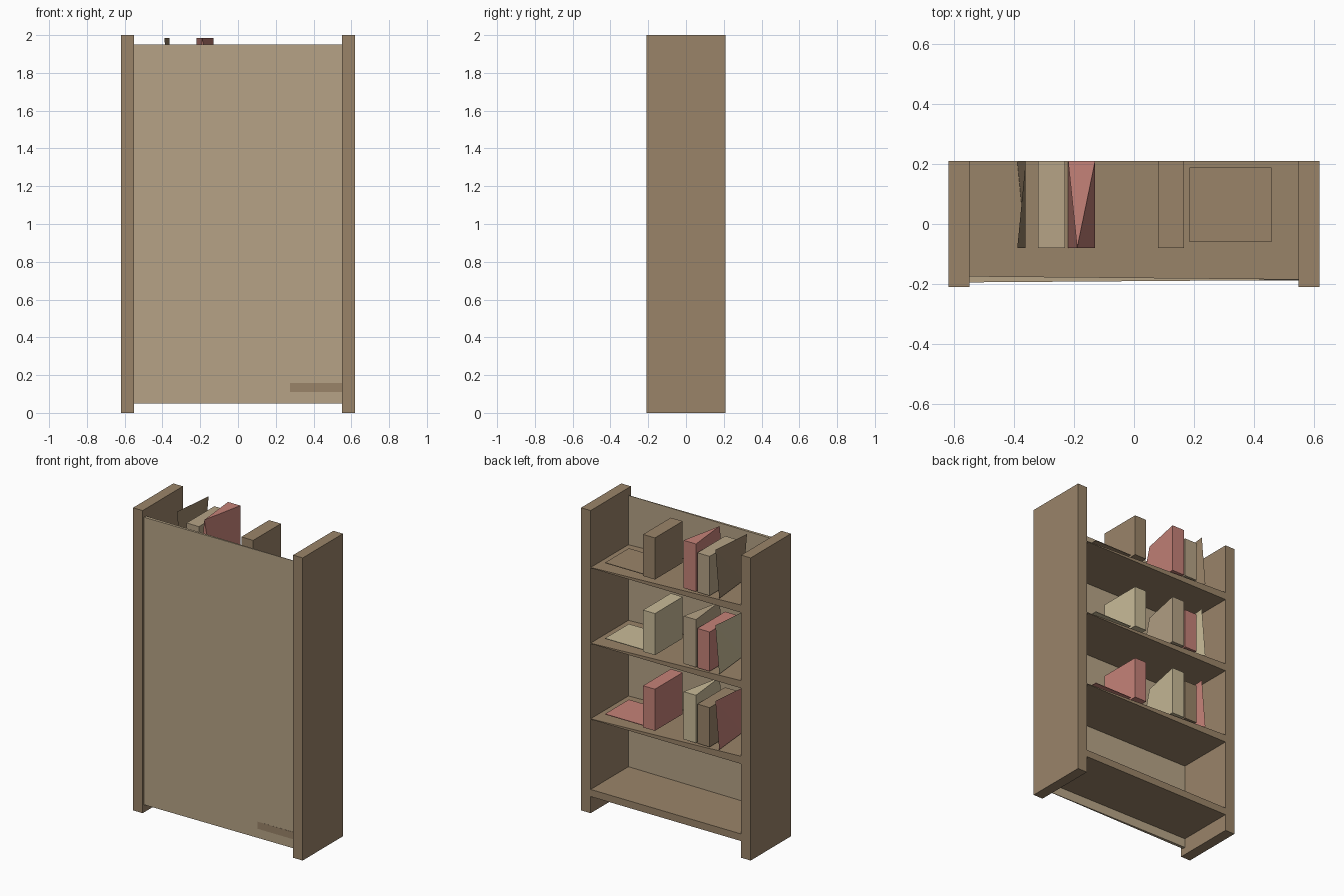
import bpy, bmesh

if "Cube" in bpy.data.objects:
    bpy.data.objects.remove(bpy.data.objects["Cube"])

def lin(c):
    return c / 12.92 if c <= 0.04045 else ((c + 0.055) / 1.055) ** 2.4

def material(name, rgb):
    m = bpy.data.materials.new(name)
    m.diffuse_color = [lin(c / 255) for c in rgb] + [1]
    m.use_nodes = True
    m.node_tree.nodes["Principled BSDF"].inputs["Base Color"].default_value = m.diffuse_color
    return m

BROWN = material("wood_brown", (154, 132, 105))
TAN = material("light_tan", (182, 163, 134))
RED = material("dusty_red", (197, 130, 120))
CREAM = material("cream", (201, 187, 152))

def mesh_object(name, verts, faces, mat):
    bm = bmesh.new()
    vs = [bm.verts.new(v) for v in verts]
    for f in faces:
        bm.faces.new([vs[i] for i in f])
    if len(faces) > 2:
        bmesh.ops.remove_doubles(bm, verts=bm.verts, dist=0.0005)
        bmesh.ops.recalc_face_normals(bm, faces=bm.faces)
    me = bpy.data.meshes.new(name)
    bm.to_mesh(me)
    bm.free()
    me.materials.append(mat)
    ob = bpy.data.objects.new(name, me)
    bpy.context.collection.objects.link(ob)
    return ob

BOX = [(0, 1, 2, 3), (4, 5, 6, 7), (0, 1, 5, 4), (1, 2, 6, 5), (2, 3, 7, 6), (3, 0, 4, 7)]

def prism(name, bottom, top, mat):
    return mesh_object(name, bottom + top, BOX, mat)

def box(name, x, y, z, mat):
    ring = [(x[0], y[0]), (x[1], y[0]), (x[1], y[1]), (x[0], y[1])]
    return prism(name, [(*p, z[0]) for p in ring], [(*p, z[1]) for p in ring], mat)

# Side panels
for s, side in ((-1, "left"), (1, "right")):
    box(side + "_side_panel", sorted((s * 0.55, s * 0.62)), (-0.21, 0.21), (0, 2), BROWN)

# Back panel, tapering in thickness towards +x
ring = [(-0.55, -0.195), (0.55, -0.187), (0.55, -0.184), (-0.55, -0.174)]
prism("back_panel", [(*p, 0.05) for p in ring], [(*p, 1.95) for p in ring], TAN)

# Bottom shelf
box("bottom_shelf", (-0.55, 0.55), (-0.189, 0.21), (0.11, 0.157), BROWN)

# Upper shelves (top slopes down to +x) with their books
rows = [
    ("lower", 0.67, (RED, CREAM, BROWN, RED, RED)),
    ("middle", 1.17, (CREAM, TAN, RED, CREAM, CREAM)),
    ("upper", 1.67, (BROWN, RED, TAN, BROWN, BROWN)),
]
Y = (-0.08, 0.21)
for row, z, (a, b, c, d, e) in rows:
    ring = [(-0.55, -0.186), (0.55, -0.186), (0.55, 0.21), (-0.55, 0.21)]
    prism(row + "_shelf", [(*p, z - 0.05) for p in ring],
          [(p[0], p[1], z if p[0] < 0 else z - 0.046) for p in ring], BROWN)

    # Upright books
    box(row + "_book_single", (0.08, 0.167), Y, (z, z + 0.275), a)
    box(row + "_book_short", (-0.32, -0.23), Y, (z, z + 0.26), c)

    # Tall book whose top narrows to a point at the rear
    h = z + 0.315
    ring = [(-0.22, -0.08), (-0.13, -0.08), (-0.13, 0.21), (-0.22, 0.21)]
    mesh_object(row + "_book_tall",
                [(*p, z) for p in ring] + [(-0.19, -0.08, h), (-0.13, 0.21, h), (-0.22, 0.21, h)],
                [(0, 1, 2, 3), (4, 5, 6), (0, 1, 4), (1, 2, 5, 4), (2, 3, 6, 5), (3, 0, 4, 6)], b)

    # Thin leaning book, a twisted sheet
    mesh_object(row + "_book_leaning",
                [(-0.362, 0.21, h), (-0.39, 0.21, z), (-0.39, -0.08, h), (-0.362, -0.08, z)],
                [(0, 3, 1), (0, 2, 3)], d)

    # Thin book lying flat
    box(row + "_book_flat", (0.185, 0.46), (-0.06, 0.188), (z - 0.002, z + 0.002), e)
